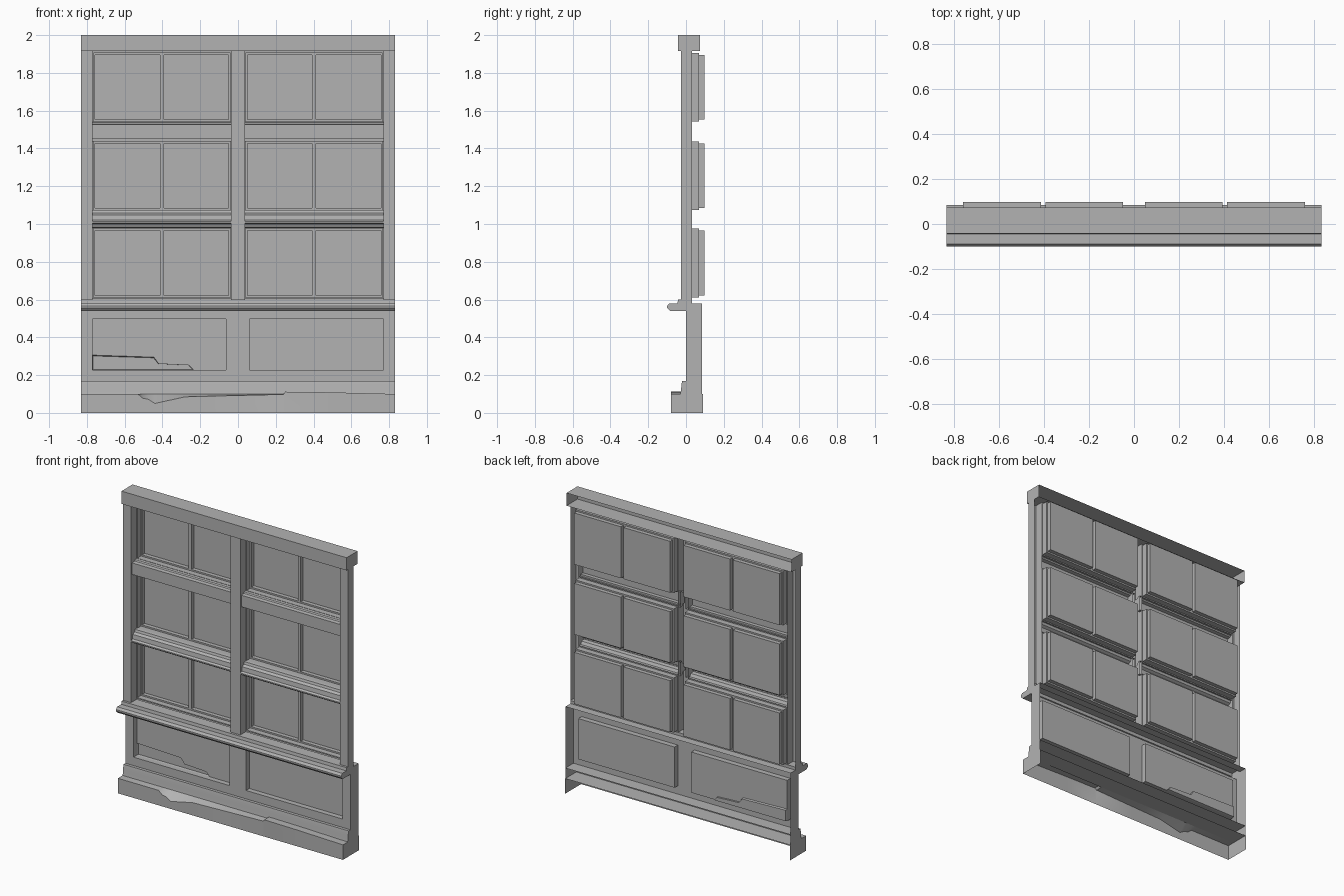
import bpy, bmesh, math

if "Cube" in bpy.data.objects:
    bpy.data.objects.remove(bpy.data.objects["Cube"])

W = 0.83          # half width of the facade
mat = bpy.data.materials.new("dark_grey")
mat.diffuse_color = (0.45, 0.45, 0.45, 1)
mat.use_nodes = True
mat.node_tree.nodes["Principled BSDF"].inputs["Base Color"].default_value = mat.diffuse_color


def finish(name, bm, smooth=False):
    bmesh.ops.remove_doubles(bm, verts=bm.verts, dist=1e-5)
    me = bpy.data.meshes.new(name)
    bm.to_mesh(me)
    bm.free()
    me.materials.append(mat)
    ob = bpy.data.objects.new(name, me)
    bpy.context.collection.objects.link(ob)
    if smooth:
        bpy.ops.object.select_all(action='DESELECT')
        bpy.context.view_layer.objects.active = ob
        ob.select_set(True)
        bpy.ops.object.shade_smooth_by_angle(angle=math.radians(35))
    return ob


def face(bm, pts):
    return bm.faces.new([bm.verts.new(p) for p in pts])


def strip(bm, a, b, closed=False):
    """Quads joining two rows of points."""
    n = len(a)
    for i in range(n if closed else n - 1):
        j = (i + 1) % n
        face(bm, [a[i], a[j], b[j], b[i]])


def run(name, profile, x0, x1, smooth=False):
    """Moulding: open-backed (y, z) profile swept along x with end caps."""
    bm = bmesh.new()
    a = [(x0, y, z) for y, z in profile]
    b = [(x1, y, z) for y, z in profile]
    strip(bm, b, a)
    face(bm, a)
    face(bm, b[::-1])
    return finish(name, bm, smooth)


def post(name, x0, x1):
    """Upright open-backed channel."""
    bm = bmesh.new()
    p = [(x0, 0.032), (x0, -0.027), (x1, -0.027), (x1, 0.032)]
    strip(bm, [(x, y, 0.6) for x, y in p], [(x, y, 1.915) for x, y in p])
    return finish(name, bm)


def rect(x0, x1, z0, z1, y):
    return [(x0, y, z0), (x1, y, z0), (x1, y, z1), (x0, y, z1)]


def grid(bm, xs, zs, y, holes):
    """Flat wall of cells with the hole cells left out."""
    for i in range(len(xs) - 1):
        for k in range(len(zs) - 1):
            if (i, k) not in holes:
                face(bm, rect(xs[i], xs[i + 1], zs[k], zs[k + 1], y))


def window(name, x0, x1, z0, z1):
    """Stepped casement with two recessed panes."""
    bm = bmesh.new()
    a = rect(x0, x1, z0 - 0.008, z1 + 0.008, 0.032)
    b = rect(x0 + 0.005, x1 - 0.005, z0, z1, 0.032)
    c = rect(x0 + 0.005, x1 - 0.005, z0, z1, 0.07)
    strip(bm, a, b, True)
    strip(bm, b, c, True)
    m = (x0 + x1) / 2
    xs = [x0 + 0.005, x0 + 0.013, m - 0.01, m + 0.01, x1 - 0.013, x1 - 0.005]
    zs = [z0, z0 + 0.01, z1 - 0.01, z1]
    grid(bm, xs, zs, 0.07, [(1, 1), (3, 1)])
    for i in (1, 3):
        f = rect(xs[i], xs[i + 1], zs[1], zs[2], 0.07)
        k = rect(xs[i], xs[i + 1], zs[1], zs[2], 0.097)
        strip(bm, f, k, True)
        face(bm, k)
    return finish(name, bm)


# Top beam
run("top_beam", [(0.074, 2), (-0.042, 2), (-0.042, 1.915), (0.074, 1.915)], -W, W)

# Uprights
post("left_post", -W, -0.77)
post("centre_post", -0.036, 0.036)
post("right_post", 0.77, W)

# Windows and cross rails in both bays
upper_rail = [(0.032, 1.54), (0.015, 1.538), (0.01, 1.53), (-0.015, 1.527),
              (-0.015, 1.45), (0.01, 1.45), (0.01, 1.438), (0.032, 1.438)]
lower_rail = [(0.032, 1.075), (0.015, 1.073), (0.01, 1.058), (-0.008, 1.048),
              (-0.012, 1.02), (-0.025, 1.012), (-0.025, 1.004), (0.0, 1.0),
              (0.01, 0.982), (0.032, 0.98)]
for side, x0, x1 in (("left", -0.77, -0.036), ("right", 0.036, 0.77)):
    for row, z0, z1 in (("bottom", 0.612, 0.976), ("middle", 1.075, 1.436), ("top", 1.542, 1.905)):
        window(f"{side}_{row}_window", x0, x1, z0, z1)
    a, b = (x0, -0.02) if side == "left" else (0.02, x1)
    run(f"{side}_upper_rail", upper_rail, a, b)
    run(f"{side}_lower_rail", lower_rail, a, b)

# Window sill with rear ledge
run("sill", [(0.085, 0.58), (0.032, 0.58), (0.032, 0.6), (-0.042, 0.6), (-0.045, 0.58),
             (-0.088, 0.58), (-0.1, 0.566), (-0.1, 0.556), (-0.085, 0.54), (0, 0.54)], -W, W)

# Lower wall with two recessed panels, the left one broken at the bottom
bm = bmesh.new()
xs = [-W, -0.771, -0.063, 0.06, 0.77, W]
zs = [0.17, 0.226, 0.497, 0.54]
D = 0.035
grid(bm, xs, zs, 0, [(1, 1), (3, 1)])
for i in (1, 3):
    strip(bm, rect(xs[i], xs[i + 1], zs[1], zs[2], 0), rect(xs[i], xs[i + 1], zs[1], zs[2], D), True)
face(bm, rect(xs[3], xs[4], zs[1], zs[2], D))
crack = [(xs[1], 0.306), (-0.445, 0.295), (-0.42, 0.26), (-0.258, 0.252), (-0.235, zs[1])]
edge = [(x, D, z) for x, z in crack]
face(bm, edge + [(xs[2], D, zs[1]), (xs[2], D, zs[2]), (xs[1], D, zs[2])])
hole = edge + [(xs[1], D, zs[1])]
cx, cz = -0.55, 0.255
back = [(x + (cx - x) * 0.015, D + 0.012, z + (cz - z) * 0.09) for x, y, z in hole]
strip(bm, hole, back, True)
face(bm, back)
for x in (-W, W):
    face(bm, [(x, 0, 0.1), (x, 0.085, 0.1), (x, 0.085, 0.58), (x, 0, 0.58)])
finish("lower_wall", bm)

# Plinth moulding
run("plinth_moulding", [(0.085, 0.17), (-0.02, 0.17), (-0.024, 0.15), (-0.026, 0.125),
                        (-0.03, 0.1), (0.085, 0.1)], -W, W, True)

# Plinth with chipped top edge and a small raised piece
bm = bmesh.new()
tops = [(-W, 0.1), (-0.53, 0.1), (-0.505, 0.078), (-0.475, 0.072), (-0.44, 0.05),
        (-0.28, 0.085), (-0.05, 0.091), (0.24, 0.098), (0.25, 0.112), (0.48, 0.109), (W, 0.1)]
push = {0.24: 0.006, -0.05: 0.002}
top = [(x, -0.08 + push.get(x, 0), z) for x, z in tops]
strip(bm, [(x, -0.08, 0) for x, z in tops], top)
strip(bm, top, [(x, -0.03, max(z, 0.1)) for x, z in tops])
for x in (-W, W):
    face(bm, [(x, -0.08, 0), (x, 0.09, 0), (x, 0.09, 0.1), (x, -0.08, 0.1)])
finish("plinth", bm, True)
